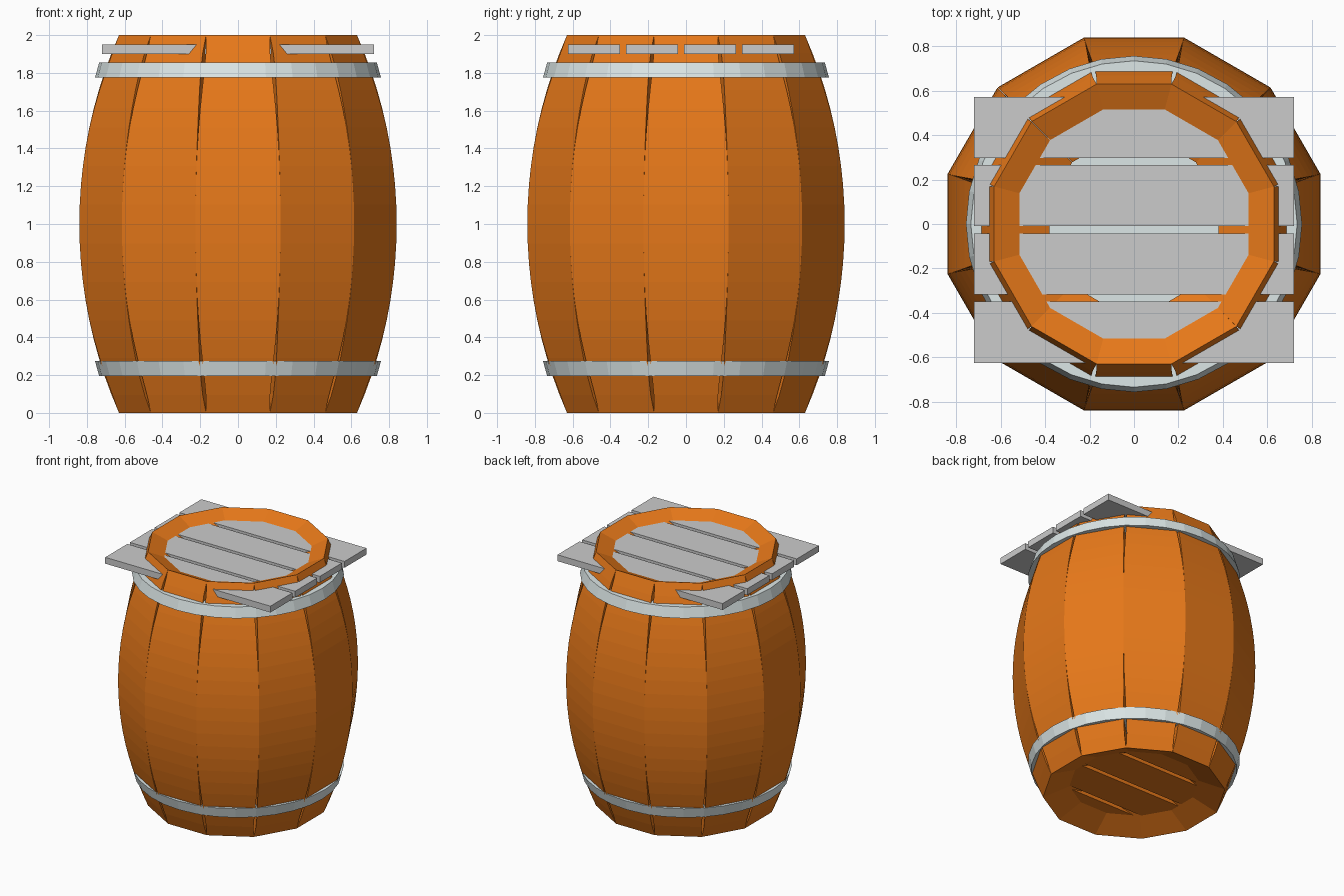
import bpy, bmesh, math
from mathutils import Matrix

if "Cube" in bpy.data.objects:
    bpy.data.objects.remove(bpy.data.objects["Cube"])

R = 2.486            # radius of the stave arc
MID, THICK = 0.84, 0.273
TAN = math.tan(math.radians(15))


def material(name, rgb):
    m = bpy.data.materials.new(name)
    m.diffuse_color = (*rgb, 1)
    m.use_nodes = True
    m.node_tree.nodes["Principled BSDF"].inputs["Base Color"].default_value = m.diffuse_color
    return m


WOOD = material("wood", (0.8, 0.19, 0.01))
STEEL = material("steel", (0.72, 0.8, 0.8))


def finish(name, bm, mat=None):
    bmesh.ops.recalc_face_normals(bm, faces=bm.faces)
    me = bpy.data.meshes.new(name)
    bm.to_mesh(me)
    bm.free()
    ob = bpy.data.objects.new(name, me)
    bpy.context.collection.objects.link(ob)
    if mat:
        me.materials.append(mat)
    return ob


def stave(index, segments=20):
    # thick plank bent along an arc, ends cut square to the arc
    bm = bmesh.new()
    half = math.asin(1 / R)
    rings = []
    for i in range(segments + 1):
        s = 2 * i / segments - 1
        a = s * half
        gap = 0.04 * s**4 * (1 - s**4)      # seams open slightly near the hoops
        ring = []
        for r, sides in ((R, (-1, 1)), (R - THICK, (1, -1))):
            y = MID - R + r * math.cos(a)
            for k in sides:
                ring.append(bm.verts.new((k * (y * TAN - gap), -y, 1 + r * math.sin(a))))
        rings.append(ring)
    for lo, hi in zip(rings, rings[1:]):
        for j in range(4):
            n = (j + 1) % 4
            bm.faces.new((lo[j], lo[n], hi[n], hi[j]))
    bm.faces.new(rings[0])
    bm.faces.new(rings[-1])
    bm.transform(Matrix.Rotation(math.radians(30 * index), 4, 'Z'))
    finish(f"stave_{index + 1}", bm, WOOD)


def hoop(name, z0, z1, r0, r1):
    bm = bmesh.new()
    bmesh.ops.create_cone(bm, cap_ends=True, segments=32, radius1=r0, radius2=r1,
                          depth=z1 - z0, matrix=Matrix.Translation((0, 0, (z0 + z1) / 2)))
    finish(name, bm, STEEL)


def board(name, hx, y0, y1, z0, z1, mat=None):
    bm = bmesh.new()
    bmesh.ops.create_cube(bm, size=1, matrix=Matrix.Translation((0, (y0 + y1) / 2, (z0 + z1) / 2))
                          @ Matrix.Diagonal((2 * hx, y1 - y0, z1 - z0, 1)))
    finish(name, bm, mat)


# Barrel wall
for i in range(12):
    stave(i)

# Hoops, solid across the inside
hoop("top_hoop", 1.775, 1.855, 0.757, 0.735)
hoop("bottom_hoop", 0.195, 0.275, 0.735, 0.757)

# Lid boards stick out through the wall, floor boards stay inside it
for i in range(4):
    y0 = -0.625 + 0.3075 * i
    y1 = y0 + 0.275
    board(f"lid_board_{i + 1}", 0.72, y0, y1, 1.90, 1.95)
    hx = 0.35 if i in (0, 3) else 0.57
    board(f"floor_board_{i + 1}", hx, max(y0, -0.55), min(y1, 0.55), 0.08, 0.13, WOOD)
